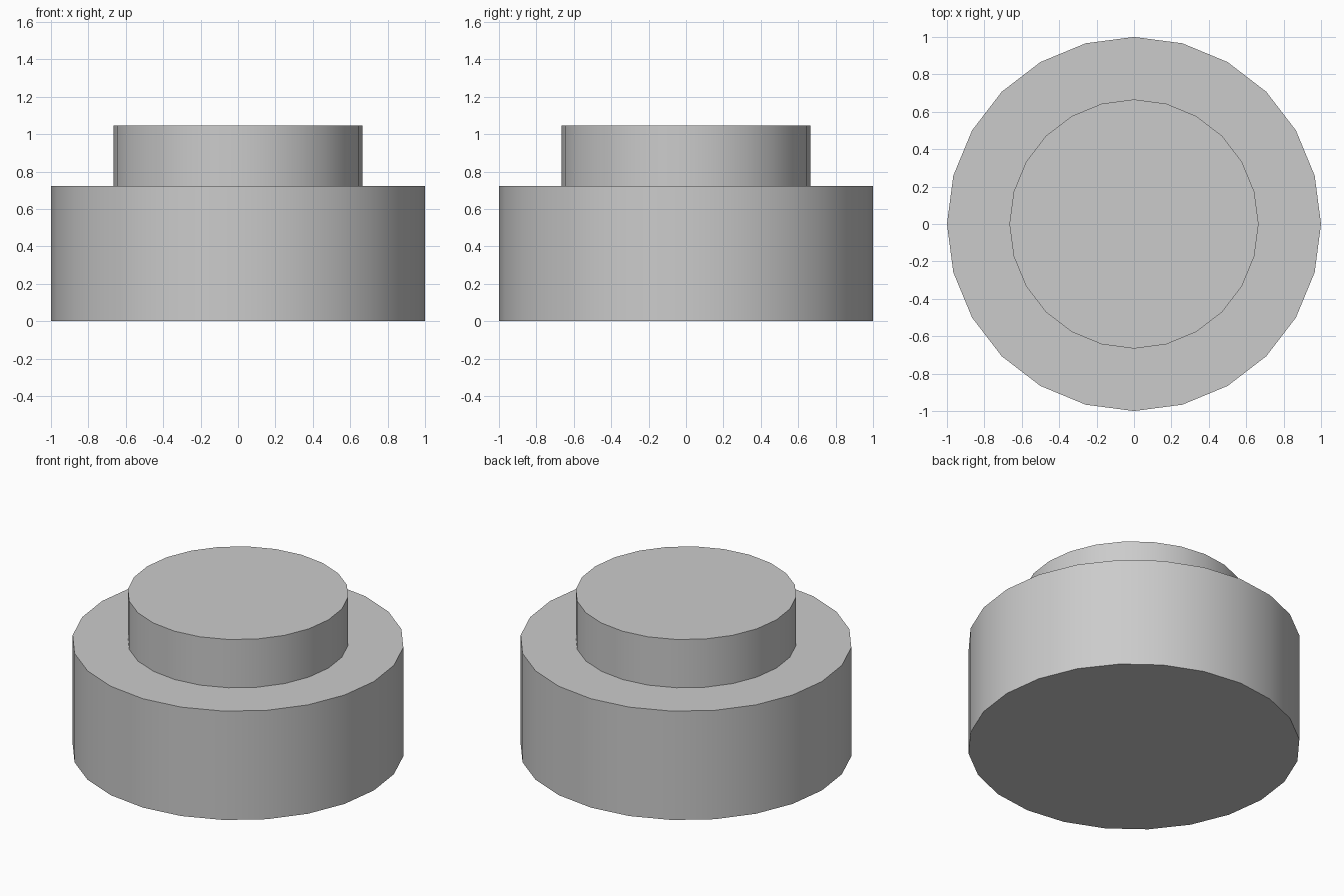
import bpy

if "Cube" in bpy.data.objects:
    bpy.data.objects.remove(bpy.data.objects["Cube"])

SIDES = 24
BODY_TOP = 0.724
STUD_TOP = 1.045


def cylinder(name, radius, z_bottom, z_top):
    bpy.ops.mesh.primitive_cylinder_add(
        vertices=SIDES, radius=radius, depth=z_top - z_bottom,
        location=(0, 0, (z_bottom + z_top) / 2))
    obj = bpy.context.object
    obj.name = name
    bpy.ops.object.shade_smooth_by_angle(angle=0.6)
    return obj


# Wide round base
cylinder("round_body", 1.0, 0.0, BODY_TOP)

# Narrower raised disc on top
cylinder("top_stud", 0.666, BODY_TOP, STUD_TOP)
